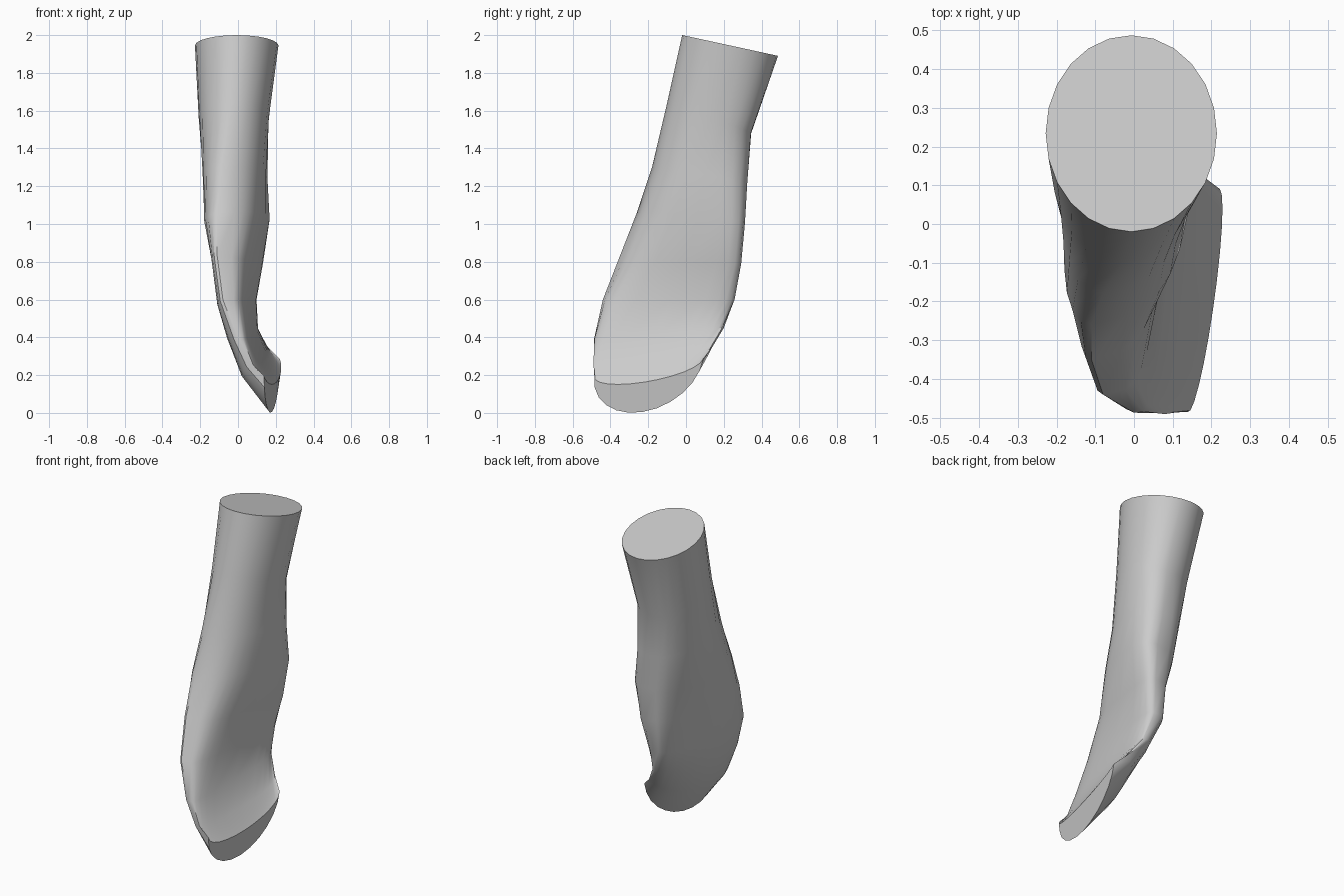
import bpy
import bmesh
import math
from mathutils import Vector

default_cube = bpy.data.objects.get("Cube")
if default_cube:
    bpy.data.objects.remove(default_cube, do_unlink=True)

SIDES = 24


def make_material(name, colour):
    material = bpy.data.materials.new(name)
    material.use_nodes = True
    material.diffuse_color = colour
    material.node_tree.nodes["Principled BSDF"].inputs["Base Color"].default_value = colour
    return material


def signed_power(value, exponent):
    return math.copysign(abs(value) ** exponent, value)


def section_points(front, back, outer, inner, inner_roundness):
    """Closed section: a round outer half and a more or less boxy inner half."""
    front, back, outer, inner = map(Vector, (front, back, outer, inner))
    middle = (front + back) / 2
    points = []
    for step in range(SIDES):
        angle = math.tau * step / SIDES
        on_inner = step < SIDES / 2
        exponent = inner_roundness if on_inner else 1
        side = inner if on_inner else outer
        along = signed_power(math.cos(angle), exponent)
        across = abs(math.sin(angle)) ** exponent
        points.append(middle + along * (back - front) / 2 + across * (side - middle))
    return points


def loft(name, sections, material):
    """Skin the sections into one closed body with a cap at each end."""
    bm = bmesh.new()
    rings = [[bm.verts.new(point) for point in section_points(*section)] for section in sections]
    for upper, lower in zip(rings, rings[1:]):
        for i in range(SIDES):
            j = (i + 1) % SIDES
            bm.faces.new((upper[i], upper[j], lower[j], lower[i]))
    bm.faces.new(rings[0])
    bm.faces.new(rings[-1])
    bmesh.ops.recalc_face_normals(bm, faces=bm.faces)
    mesh = bpy.data.meshes.new(name)
    bm.to_mesh(mesh)
    bm.free()
    mesh.materials.append(material)
    body = bpy.data.objects.new(name, mesh)
    bpy.context.collection.objects.link(body)
    bpy.ops.object.select_all(action="DESELECT")
    body.select_set(True)
    bpy.context.view_layer.objects.active = body
    bpy.ops.object.shade_smooth_by_angle(angle=math.radians(35))
    return body


# Sections from the round tilted top down to the flat, sideways curving tip:
# front, back, outer and inner point, then the roundness of the inner half
sections = [
    ((-.007, -.02, 2), (-.007, .487, 1.89), (-.228, .234, 1.945), (.214, .234, 1.945), 1),
    ((-.03, -.1, 1.64), (-.005, .345, 1.48), (-.208, .14, 1.56), (.163, .14, 1.56), .9),
    ((-.08, -.18, 1.3), (-.01, .32, 1.22), (-.183, .08, 1.26), (.148, .1, 1.26), .75),
    ((-.11, -.26, 1.06), (0, .3, 1), (-.167, .02, 1), (.147, .06, 1.04), .6),
    ((-.11, -.35, .83), (.01, .28, .8), (-.117, -.05, .79), (.1, 0, .8), .5),
    ((-.08, -.44, .6), (.01, .257, .6), (-.095, -.1, .57), (.073, -.08, .6), .48),
    ((0, -.487, .39), (.07, .2, .45), (-.052, -.15, .41), (.085, -.15, .42), .5),
    ((.065, -.488, .27), (.155, .14, .35), (.032, -.19, .2), (.145, -.2, .27), .7),
    ((.138, -.485, .195), (.222, .09, .285), (.18, -.23, .005), (.204, -.22, .163), 1),
]
grey = make_material("plain grey", (.6, .6, .6, 1))
loft("curved_tapered_body", sections, grey)
